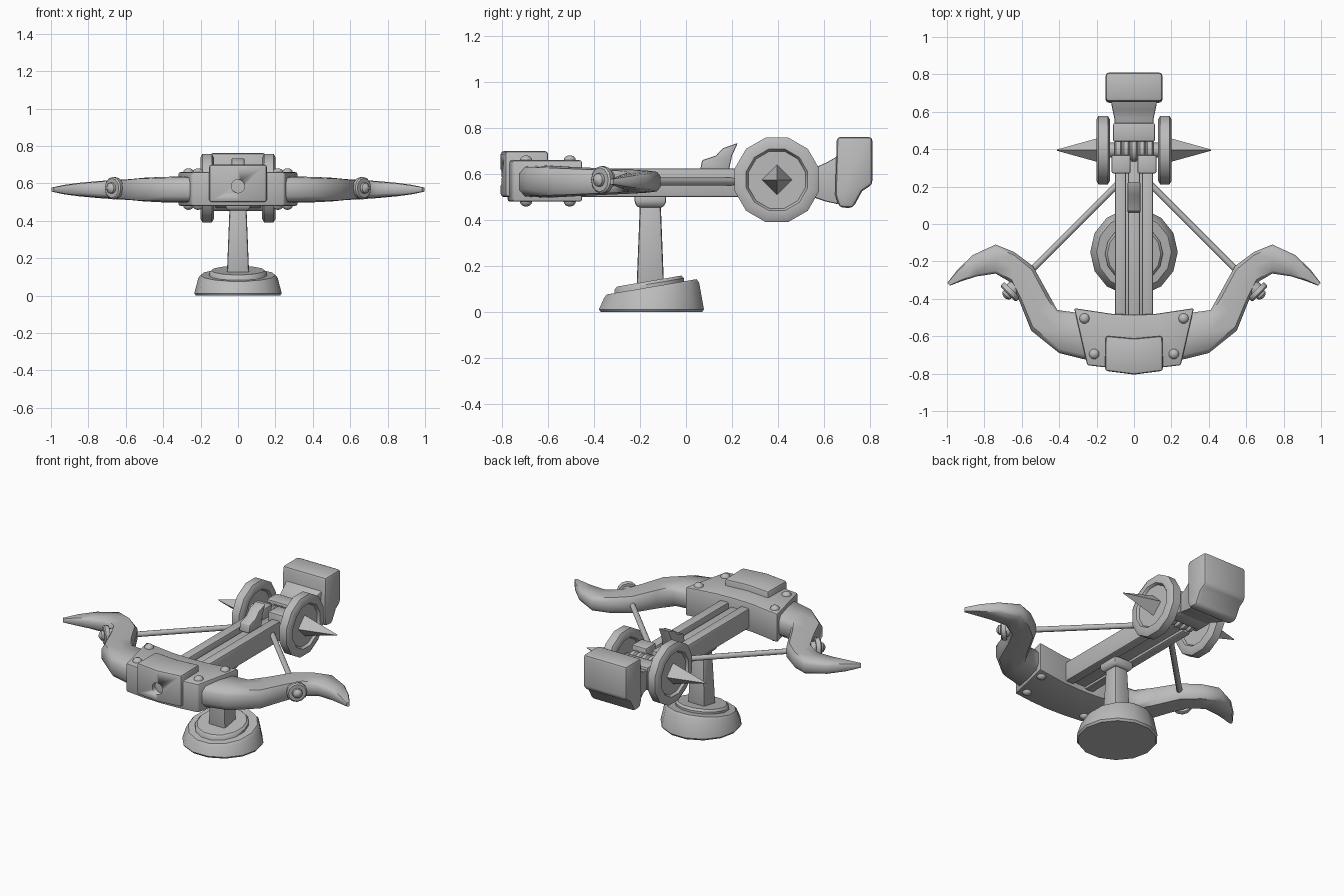
import bpy, bmesh, math
from mathutils import Vector, Matrix

cube = bpy.data.objects.get("Cube")
if cube:
    bpy.data.objects.remove(cube, do_unlink=True)

grey = bpy.data.materials.new("plain grey")
grey.use_nodes = True
GREY = (0.5, 0.5, 0.5, 1)
grey.diffuse_color = GREY
grey.node_tree.nodes["Principled BSDF"].inputs["Base Color"].default_value = GREY


def finish(name, bm, bevel=0, angle=35):
    bmesh.ops.recalc_face_normals(bm, faces=bm.faces)
    mesh = bpy.data.meshes.new(name)
    bm.to_mesh(mesh)
    bm.free()
    mesh.materials.append(grey)
    ob = bpy.data.objects.new(name, mesh)
    bpy.context.collection.objects.link(ob)
    bpy.ops.object.select_all(action='DESELECT')
    ob.select_set(True)
    bpy.context.view_layer.objects.active = ob
    if bevel:
        mod = ob.modifiers.new("soft edges", 'BEVEL')
        mod.width, mod.segments = bevel, 2
        mod.limit_method, mod.angle_limit = 'ANGLE', math.radians(30)
        bpy.ops.object.modifier_apply(modifier=mod.name)
    bpy.ops.object.shade_smooth_by_angle(angle=math.radians(angle))
    return ob


def loft(name, rings, bevel=0, angle=35, closed=False):
    """Skin a list of equal-length point rings; cap the ends or close the loop."""
    bm = bmesh.new()
    rows = [[bm.verts.new(p) for p in ring] for ring in rings]
    n = len(rows[0])
    for a, b in zip(rows, rows[1:] + (rows[:1] if closed else [])):
        for i in range(n):
            j = (i + 1) % n
            bm.faces.new((a[i], a[j], b[j], b[i]))
    if not closed:
        bm.faces.new(rows[0])
        bm.faces.new(rows[-1])
    return finish(name, bm, bevel, angle)


def prism(name, outline, axis, lo, hi, bevel=0.01):
    """Extrude an xy outline along z, or a yz outline along x."""
    place = (lambda p, t: (p[0], p[1], t)) if axis == 'z' else (lambda p, t: (t, p[0], p[1]))
    return loft(name, [[place(p, t) for p in outline] for t in (lo, hi)], bevel)


def box(name, x, y, z, bevel=0.01):
    return prism(name, [(x[0], y[0]), (x[1], y[0]), (x[1], y[1]), (x[0], y[1])], 'z', *z, bevel)


def turned(name, centre, axis, profile, sides=12, angle=35, closed=False, turn=0):
    """Lathe (distance, radius) pairs about an axis through centre."""
    rot = Vector(axis).to_track_quat('Z', 'Y')
    rings = []
    for d, r in profile:
        ring = []
        for i in range(sides):
            a = math.tau * i / sides + turn
            ring.append(Vector(centre) + rot @ Vector((r * math.cos(a), r * math.sin(a), d)))
        rings.append(ring)
    return loft(name, rings, 0, angle, closed)


def mirrored(outline):
    return outline + [(-x, y) for x, y in reversed(outline) if x]


# Tilted pedestal
def sloped_disc(name, yc, levels, sides):
    rings = []
    for r, z, slope in levels:
        rings.append([(r * math.cos(math.tau * i / sides), yc + r * math.sin(math.tau * i / sides),
                       z + slope * r * math.sin(math.tau * i / sides)) for i in range(sides)])
    loft(name, rings, 0, 40)


sloped_disc("pedestal_foot", -0.15, [(0.225, 0, 0), (0.234, 0.012, 0), (0.212, 0.095, 0.17),
                                    (0.2, 0.11, 0.17)], 14)
sloped_disc("pedestal_step", -0.16, [(0.155, 0.08, 0.17), (0.155, 0.122, 0.17),
                                    (0.143, 0.135, 0.17)], 14)


def square(hx, hy, z):
    return [(-hx, -0.155 - hy, z), (hx, -0.155 - hy, z), (hx, -0.155 + hy, z), (-hx, -0.155 + hy, z)]


loft("post", [square(0.06, 0.06, 0.1), square(0.045, 0.045, 0.48)], 0.012)
loft("post_collar", [square(0.055, 0.055, 0.455), square(0.068, 0.068, 0.475),
                     square(0.068, 0.068, 0.51)], 0.008)

# Stock
for side, s in (("left", 1), ("right", -1)):
    box(side + "_rail", sorted((s * 0.042, s * 0.102)), (-0.6, 0.38), (0.5, 0.625))
box("centre_bar", (-0.032, 0.032), (-0.6, 0.38), (0.515, 0.6))
box("floor_bar", (-0.06, 0.06), (-0.5, 0.36), (0.515, 0.55))

# Bow housing and front plate
prism("bow_housing", mirrored([(0, -0.485), (0.12, -0.48), (0.32, -0.45), (0.25, -0.755),
                               (0.12, -0.77), (0, -0.775)]), 'z', 0.48, 0.66)
plate = prism("front_plate", mirrored([(0, -0.612), (0.152, -0.598), (0.155, -0.785), (0, -0.805)]),
              'z', 0.5, 0.7, 0.014)
cutter = turned("hole_cutter", (0, -0.85, 0.585), (0, 1, 0), [(0, 0.036), (0.13, 0.036)], 16)
cutter.hide_render = True
bpy.context.view_layer.objects.active = plate
cut = plate.modifiers.new("hole", 'BOOLEAN')
cut.operation, cut.object, cut.solver = 'DIFFERENCE', cutter, 'EXACT'
bpy.ops.object.modifier_apply(modifier=cut.name)
bpy.data.objects.remove(cutter, do_unlink=True)

# Bow limbs: front edge, back edge and half height of each section
SECTIONS = [((0.2, -0.735), (0.2, -0.48), 0.07), ((0.28, -0.72), (0.3, -0.475), 0.07),
            ((0.40, -0.69), (0.41, -0.46), 0.068), ((0.55, -0.57), (0.46, -0.37), 0.063),
            ((0.61, -0.42), (0.54, -0.225), 0.056), ((0.655, -0.315), (0.64, -0.15), 0.052),
            ((0.74, -0.265), (0.74, -0.11), 0.046), ((0.84, -0.28), (0.86, -0.165), 0.036),
            ((0.92, -0.305), (0.94, -0.24), 0.025), ((0.985, -0.33), (0.998, -0.315), 0.012)]
SHAPE = [(1, 0.5), (0.8, 0.92), (0, 1), (-0.8, 0.92), (-1, 0.5),
         (-1, -0.5), (-0.8, -0.92), (0, -1), (0.8, -0.92), (1, -0.5)]

STUD = [(0, 0.028), (0.01, 0.026), (0.019, 0.017), (0.023, 0.005)]
WHEEL = [(-0.036, 0.17), (-0.025, 0.19), (0.025, 0.19), (0.036, 0.17), (0.036, 0.138),
         (0.022, 0.128), (-0.022, 0.128), (-0.036, 0.138)]
AXLE_Y, AXLE_Z = 0.395, 0.575

for side, s in (("left", 1), ("right", -1)):
    rings = []
    for front, back, h in SECTIONS:
        f, b = Vector(front), Vector(back)
        mid, half = (f + b) / 2, (b - f) / 2
        rings.append([(s * (mid + half * u).x, (mid + half * u).y, 0.567 + h * v) for u, v in SHAPE])
    loft(side + "_bow_limb", rings, 0, 50)

    # String and its anchor knob
    start, end = Vector((s * 0.58, -0.28, 0.567)), Vector((s * 0.06, 0.24, 0.567))
    turned(side + "_string", start, end - start, [(0, 0.017), ((end - start).length, 0.017)], 8, 50)
    turned(side + "_knob", (s * 0.62, -0.32, 0.575), (s, -1, 0),
           [(0, 0.04), (0.045, 0.04), (0.045, 0.056), (0.052, 0.06), (0.07, 0.06), (0.077, 0.052),
            (0.077, 0.03), (0.09, 0.028), (0.1, 0.016), (0.104, 0.005)], 12)

    # Housing studs, above and below
    for place, x, y in (("back", 0.265, -0.505), ("front", 0.213, -0.695)):
        turned(side + "_" + place + "_upper_stud", (s * x, y, 0.658), (0, 0, 1), STUD, 10, 60)
        turned(side + "_" + place + "_lower_stud", (s * x, y, 0.482), (0, 0, -1), STUD, 10, 60)

    # Wheel, recessed web and hub spike
    hub = (s * 0.165, AXLE_Y, AXLE_Z)
    turned(side + "_wheel_rim", hub, (s, 0, 0), WHEEL, 12, 35, True, math.tau / 24)
    turned(side + "_wheel_web", hub, (s, 0, 0), [(-0.022, 0.135), (0.022, 0.135)], 12, 35, False, math.tau / 24)
    turned(side + "_hub_spike", hub, (s, 0, 0), [(0.015, 0.067), (0.035, 0.062), (0.248, 0.003)], 4)

    # Winch bearing
    box(side + "_winch_block", sorted((s * 0.018, s * 0.12)), (0.27, 0.37), (0.53, 0.665))

# Winch drum with rope coils
turned("axle", (-0.18, AXLE_Y, AXLE_Z), (1, 0, 0), [(0, 0.04), (0.36, 0.04)], 12)
coil = []
for k in range(5):
    x = -0.105 + k * 0.042
    coil += [(x, 0.052), (x + 0.01, 0.068), (x + 0.032, 0.068)]
coil.append((0.105, 0.052))
turned("rope_coil", (0, AXLE_Y, AXLE_Z), (1, 0, 0), coil, 12)

# Trigger
prism("trigger", [(0.06, 0.61), (0.07, 0.66), (0.13, 0.68), (0.16, 0.712), (0.225, 0.735),
                  (0.2, 0.68), (0.185, 0.61)], 'x', -0.035, 0.035, 0.006)

# Neck and counterweight
box("rear_saddle", (-0.112, 0.112), (0.44, 0.54), (0.5, 0.645))
neck = [(0.5, 0.1, 0.505, 0.625), (0.565, 0.105, 0.495, 0.63), (0.61, 0.115, 0.48, 0.65),
        (0.68, 0.128, 0.465, 0.69)]
loft("neck", [[(-w, y, lo), (w, y, lo), (w, y, hi), (-w, y, hi)] for y, w, lo, hi in neck], 0.008)
prism("counterweight", [(0.655, 0.762), (0.81, 0.762), (0.81, 0.555), (0.765, 0.525), (0.725, 0.452),
                        (0.665, 0.455), (0.648, 0.51)], 'x', -0.152, 0.152, 0.018)
